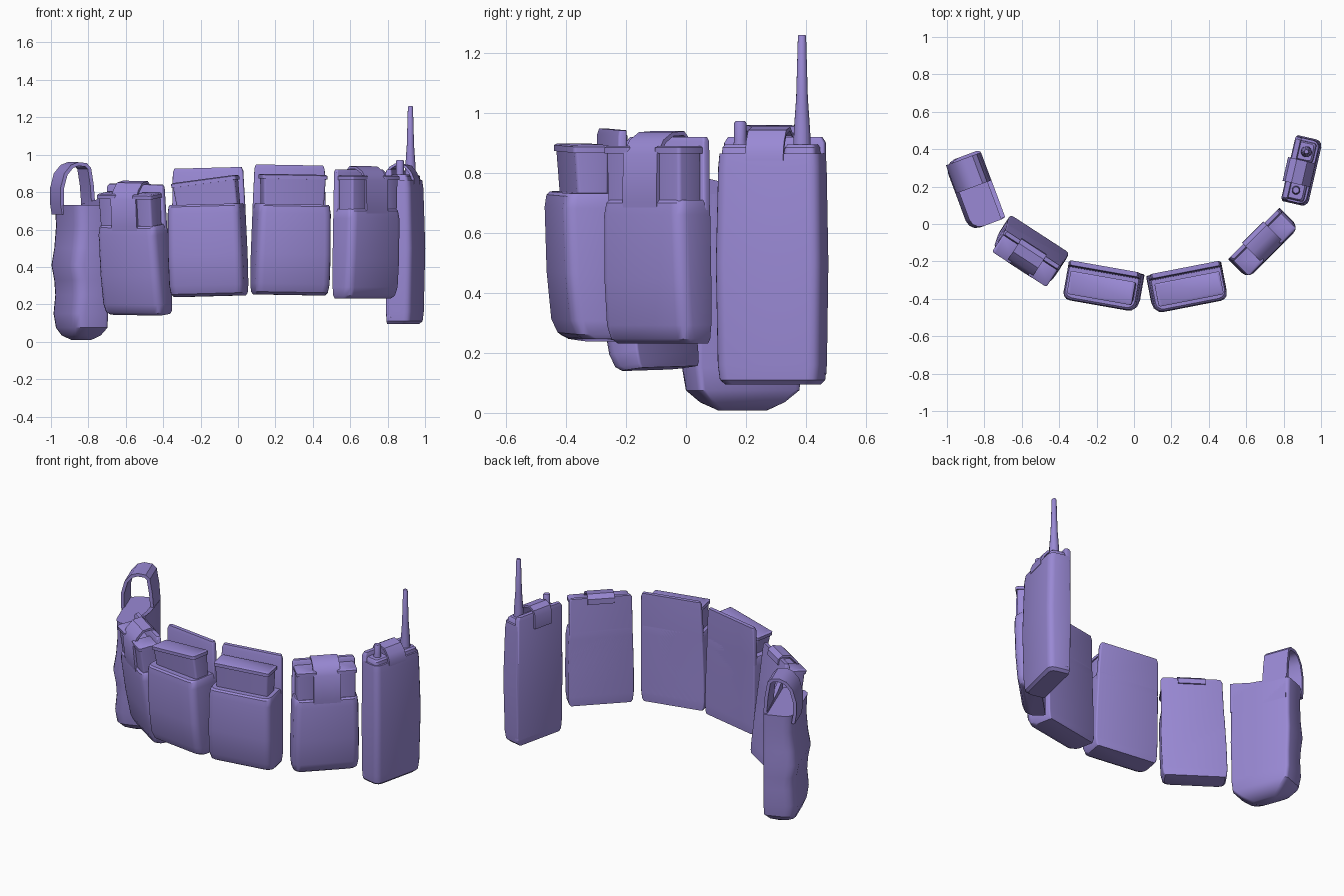
import bpy, bmesh, math
from mathutils import Matrix, Vector

if "Cube" in bpy.data.objects:
    bpy.data.objects.remove(bpy.data.objects["Cube"], do_unlink=True)

purple = bpy.data.materials.new("soft_purple")
purple.use_nodes = True
PURPLE = (0.32, 0.25, 0.66, 1)
purple.diffuse_color = PURPLE
purple.node_tree.nodes["Principled BSDF"].inputs["Base Color"].default_value = PURPLE


def finish(name, bm, frame):
    """Turn a bmesh into a smooth-shaded object placed on the belt."""
    bmesh.ops.recalc_face_normals(bm, faces=bm.faces)
    bm.transform(frame)
    mesh = bpy.data.meshes.new(name)
    bm.to_mesh(mesh)
    bm.free()
    mesh.materials.append(purple)
    obj = bpy.data.objects.new(name, mesh)
    bpy.context.collection.objects.link(obj)
    bpy.ops.object.select_all(action="DESELECT")
    obj.select_set(True)
    bpy.context.view_layer.objects.active = obj
    bpy.ops.object.shade_smooth_by_angle(angle=math.radians(35))


def skin(name, rings, frame):
    """Bridge a stack of equal rings and cap both ends."""
    bm = bmesh.new()
    loops = [[bm.verts.new(p) for p in ring] for ring in rings]
    n = len(loops[0])
    for low, high in zip(loops, loops[1:]):
        for i in range(n):
            j = (i + 1) % n
            bm.faces.new((low[i], low[j], high[j], high[i]))
    bm.faces.new(loops[0])
    bm.faces.new(loops[-1])
    finish(name, bm, frame)


def loft(name, sections, frame, cx=0, r=0.02, back_r=0.008):
    """Sections are (z, half width, front depth, back depth); depth grows to the front."""
    rings = []
    for z, hw, front, back in sections:
        ring = []
        for sx, y, sy, rad, start in ((1, back, -1, back_r, 0), (-1, back, -1, back_r, 90),
                                      (-1, front, 1, r, 180), (1, front, 1, r, 270)):
            for k in range(4):
                a = math.radians(start + 30 * k)
                ring.append((cx + sx * (hw - rad) + rad * math.cos(a),
                             -(y - sy * rad) + rad * math.sin(a), z))
        rings.append(ring)
    skin(name, rings, frame)


def ribbon(name, path, x0, x1, thick, frame):
    """Band of even thickness along a (depth, z) path, spanning x0..x1."""
    pts = [Vector(p) for p in path]
    rings = []
    for i, p in enumerate(pts):
        t = (pts[min(i + 1, len(pts) - 1)] - pts[max(i - 1, 0)]).normalized()
        q = p + Vector((t.y, -t.x)) * thick
        rings.append([(x0, -p.x, p.y), (x1, -p.x, p.y), (x1, -q.x, q.y), (x0, -q.x, q.y)])
    skin(name, rings, frame)


def turned(name, profile, x, depth, frame):
    """Round part from a (radius, z) profile."""
    rings = [[(x + r * math.cos(k * math.tau / 12), -depth + r * math.sin(k * math.tau / 12), z)
              for k in range(12)] for r, z in profile]
    skin(name, rings, frame)


def place(x, y, yaw, roll=0, pitch=0):
    return (Matrix.Translation((x, y, 0)) @ Matrix.Rotation(math.radians(yaw), 4, "Z")
            @ Matrix.Rotation(math.radians(roll), 4, "Y") @ Matrix.Rotation(math.radians(pitch), 4, "X"))


def body(name, frame, z0, z1, hw, depth, r=0.04):
    """Soft pouch with a rounded bottom, fuller toward its top."""
    h = z1 - z0
    loft(name, [(z0, hw - 0.015, depth * 0.65, 0.0), (z0 + 0.015, hw - 0.005, depth * 0.78, 0),
                (z0 + 0.06, hw, depth * 0.88, 0), (z0 + h * 0.45, hw, depth * 0.96, 0),
                (z1 - 0.05, hw - 0.005, depth, 0), (z1 - 0.01, hw - 0.01, depth - 0.005, 0),
                (z1, hw - 0.015, depth - 0.015, 0)], frame, r=r)


def wide_pouch(side, frame, z0, lip, top, insert_top, insert_roll):
    """Pouch holding one broad insert against a tall back panel."""
    body(side + "_wide_pouch", frame, z0, lip, 0.203, 0.207)
    loft(side + "_back_panel", [(z0 + 0.05, 0.201, 0.03, 0), (lip, 0.197, 0.03, 0),
                                (top - 0.02, 0.19, 0.025, -0.005), (top, 0.182, 0.02, -0.005)],
         frame, r=0.008)
    pivot = Matrix.Translation((0, 0, insert_top))
    tilted = frame @ pivot @ Matrix.Rotation(math.radians(insert_roll), 4, "Y") @ pivot.inverted()
    loft(side + "_insert", [(lip - 0.1, 0.16, 0.15, 0.055), (insert_top - 0.02, 0.17, 0.168, 0.055)],
         tilted, r=0.012)
    loft(side + "_insert_cap", [(insert_top - 0.025, 0.177, 0.175, 0.05),
                                (insert_top - 0.005, 0.177, 0.175, 0.05),
                                (insert_top, 0.168, 0.166, 0.055)], tilted, r=0.012)


def twin_pouch(side, frame, z0, notch, mag_top, top, depth, hw):
    """Pouch with two inserts and a flush strap over the middle."""
    body(side + "_twin_pouch", frame, z0, notch, hw, depth)
    loft(side + "_twin_back", [(z0 + 0.05, hw - 0.002, 0.03, 0), (top - 0.035, hw - 0.01, 0.03, 0),
                               (top - 0.02, hw - 0.02, 0.022, 0)], frame, r=0.008)
    loft(side + "_twin_divider", [(notch - 0.05, 0.075, depth - 0.005, 0.02),
                                  (mag_top - 0.02, 0.07, depth - 0.02, 0.02)], frame)
    for s, label in ((-1, "right"), (1, "left")):
        name = side + "_" + label + "_magazine"
        x = s * (hw - 0.075)
        loft(name, [(notch - 0.08, 0.05, depth - 0.02, 0.03), (mag_top - 0.02, 0.053, depth - 0.015, 0.03)],
             frame, cx=x, r=0.012)
        loft(name + "_cap", [(mag_top - 0.025, 0.06, depth - 0.008, 0.025), (mag_top - 0.006, 0.06, depth - 0.008, 0.025),
                             (mag_top, 0.052, depth - 0.016, 0.03)], frame, cx=x, r=0.012)
    ribbon(side + "_twin_strap", [(depth - 0.02, notch - 0.06), (depth - 0.015, notch), (depth - 0.018, mag_top - 0.03),
                                  (depth - 0.045, mag_top + 0.01), (depth * 0.45, top - 0.018),
                                  (0.02, top - 0.015), (0.006, top - 0.03), (0.006, top - 0.06)],
           -0.08, 0.08, 0.014, frame)


# Front pouches
wide_pouch("right", place(-0.135, -0.235, -10, -1.5), 0.243, 0.735, 0.93, 0.87, -6)
wide_pouch("left", place(0.258, -0.24, 11, 1), 0.25, 0.735, 0.945, 0.895, 0)

# Twin pouches on the corners, the right one leaning outward
twin_pouch("right", place(-0.495, -0.035, -33, 1, 7), 0.155, 0.64, 0.81, 0.87, 0.15, 0.188)
twin_pouch("left", place(0.64, -0.05, 45), 0.232, 0.71, 0.89, 0.94, 0.15, 0.195)

# Soft utility bag with carry loop
bag = place(-0.755, 0.215, -69.5)
loft("utility_bag", [(0.008, 0.085, 0.13, 0.06), (0.035, 0.135, 0.17, 0.02), (0.075, 0.18, 0.185, 0), (0.15, 0.19, 0.195, 0),
                     (0.25, 0.19, 0.185, 0), (0.33, 0.193, 0.19, 0), (0.41, 0.195, 0.205, 0),
                     (0.50, 0.192, 0.19, 0), (0.62, 0.192, 0.18, 0), (0.73, 0.195, 0.185, 0)],
     bag, r=0.06, back_r=0.02)
# Back panel whose top edge rises toward one end
skin("utility_bag_back", [[(x, 0, 0.6), (x, -0.025, 0.6), (x, -0.025, z), (x, 0, z)]
                          for x, z in ((-0.175, 0.735), (0.06, 0.76), (0.19, 0.79))], bag)
ribbon("carry_loop", [(0.19, 0.68), (0.2, 0.74), (0.2, 0.82), (0.178, 0.90), (0.14, 0.945), (0.10, 0.96),
                      (0.05, 0.955), (0.025, 0.93), (0.01, 0.84), (0.002, 0.74), (0.002, 0.68)],
       -0.18, -0.02, -0.02, bag)

# Handheld radio in its holder
radio = place(0.83, 0.30, 77)
loft("radio_body", [(0.095, 0.155, 0.115, 0.0), (0.11, 0.17, 0.13, 0), (0.16, 0.176, 0.135, 0),
                    (0.50, 0.181, 0.142, 0), (0.82, 0.175, 0.133, 0), (0.865, 0.172, 0.127, 0)],
     radio, r=0.035)
loft("radio_back_panel", [(0.13, 0.174, 0.03, 0), (0.90, 0.172, 0.03, -0.005), (0.92, 0.16, 0.025, 0)],
     radio, r=0.008)
for x, label in ((-0.108, "knob"), (0.105, "antenna")):
    loft(label + "_collar", [(0.85, 0.055, 0.118, 0.02), (0.885, 0.052, 0.113, 0.02), (0.895, 0.045, 0.103, 0.025)],
         radio, cx=x, r=0.015)
turned("antenna", [(0.03, 0.88), (0.028, 0.94), (0.02, 1.05), (0.014, 1.255), (0.011, 1.26)],
       0.105, 0.07, radio)
turned("volume_knob", [(0.027, 0.87), (0.021, 0.91), (0.021, 0.965), (0.017, 0.972)],
       -0.108, 0.062, radio)
ribbon("radio_strap", [(0.118, 0.84), (0.117, 0.87), (0.105, 0.90), (0.08, 0.93), (0.03, 0.94),
                       (0.005, 0.925), (-0.005, 0.90), (-0.005, 0.82)], -0.075, 0.055, 0.014, radio)
